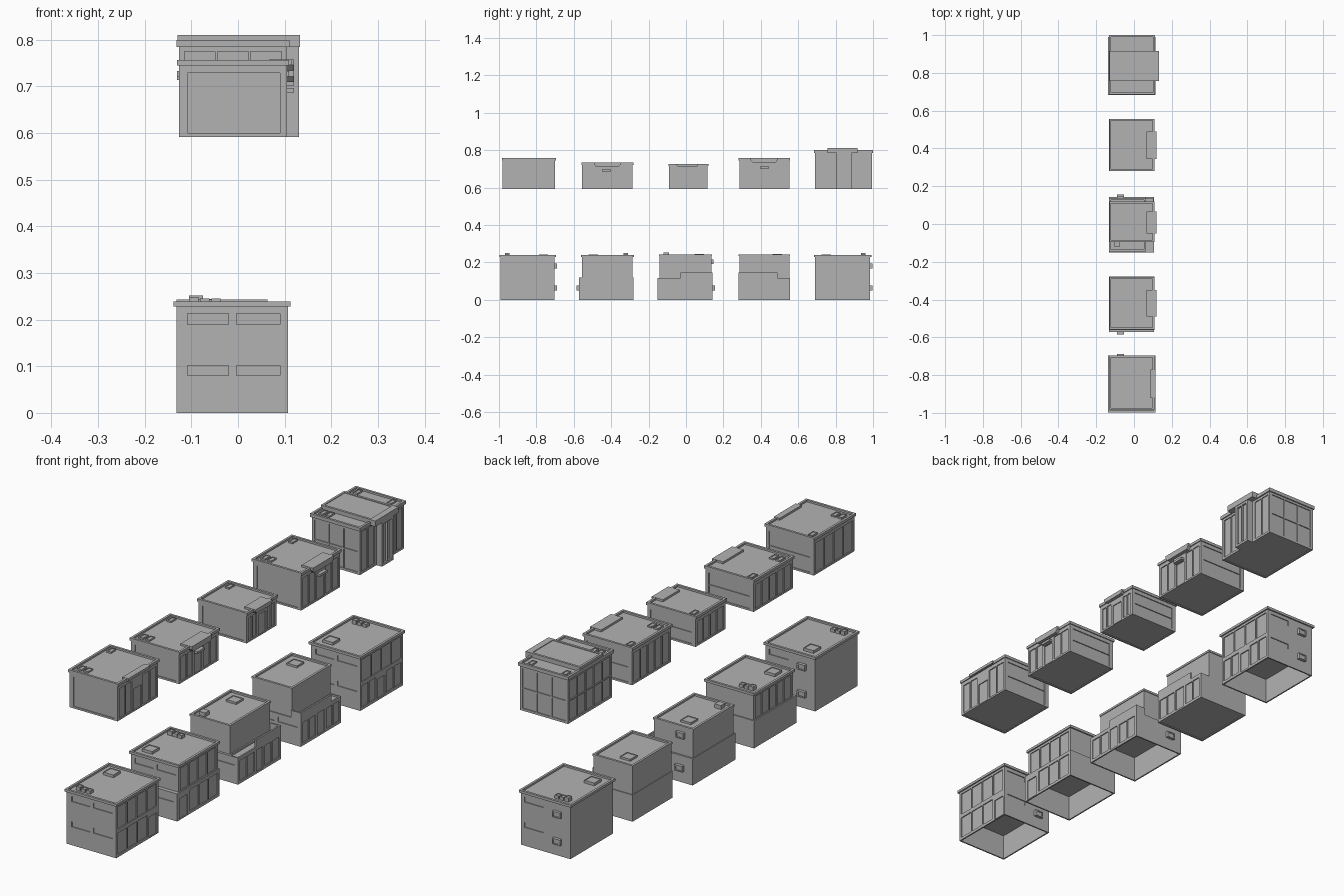
import bpy
import bmesh
from mathutils import Vector

old = bpy.data.objects.get("Cube")
if old:
    bpy.data.objects.remove(old, do_unlink=True)

grey = bpy.data.materials.new("concrete_grey")
grey.use_nodes = True
grey.diffuse_color = (0.45, 0.45, 0.45, 1)
grey.node_tree.nodes["Principled BSDF"].inputs["Base Color"].default_value = (0.45, 0.45, 0.45, 1)
SIDES = {"+x": (0, 1), "-x": (0, -1), "+y": (1, 1), "-y": (1, -1), "+z": (2, 1), "-z": (2, -1)}


def finish(name, bm):
    mesh = bpy.data.meshes.new(name)
    bm.to_mesh(mesh)
    bm.free()
    mesh.materials.append(grey)
    obj = bpy.data.objects.new(name, mesh)
    bpy.context.collection.objects.link(obj)
    return obj


def block(name, x, y, z, insets=None, depth=0.004):
    """Box whose sides can carry recessed rectangles (u0, u1, v0, v1)."""
    bm = bmesh.new()
    bounds = (x, y, z)

    def quad(points, normal):
        face = bm.faces.new([bm.verts.new(p) for p in points])
        face.normal_update()
        if face.normal.dot(normal) < 0:
            face.normal_flip()

    for side, (axis, sign) in SIDES.items():
        rects = (insets or {}).get(side, [])
        deep = depth
        if isinstance(rects, tuple):
            rects, deep = rects
        ua, va = [a for a in range(3) if a != axis]
        level = bounds[axis][1 if sign > 0 else 0]

        def point(u, v, d=0):
            p = Vector((0, 0, 0))
            p[axis], p[ua], p[va] = level - sign * d, u, v
            return p

        out = point(0, 0) * 0
        out[axis] = sign
        us = sorted(set(bounds[ua]) | {r[i] for r in rects for i in (0, 1)})
        vs = sorted(set(bounds[va]) | {r[i] for r in rects for i in (2, 3)})
        for a, b in zip(us, us[1:]):
            for c, d in zip(vs, vs[1:]):
                mu, mv = (a + b) / 2, (c + d) / 2
                if not any(r[0] < mu < r[1] and r[2] < mv < r[3] for r in rects):
                    quad([point(a, c), point(b, c), point(b, d), point(a, d)], out)
        for a, b, c, d in rects:
            ring = [(a, c), (b, c), (b, d), (a, d)]
            quad([point(u, v, deep) for u, v in ring], out)
            centre = point((a + b) / 2, (c + d) / 2, deep / 2)
            for p, q in zip(ring, ring[1:] + ring[:1]):
                pts = [point(*p), point(*q), point(*q, deep), point(*p, deep)]
                quad(pts, centre - sum(pts, Vector()) / 4)
    return finish(name, bm)


def grid(u, v, n, rows=1, gap=0.006):
    """Evenly spaced panels filling a rectangle."""
    w, h = (u[1] - u[0] + gap) / n, (v[1] - v[0] + gap) / rows
    return [(u[0] + i * w, u[0] + (i + 1) * w - gap, v[0] + j * h, v[0] + (j + 1) * h - gap)
            for i in range(n) for j in range(rows)]


def door_wall(y, z, door, top, n=2, rows=1):
    """Panels on both sides of a door opening."""
    m = 0.012
    return (grid((y[0] + m, door[0] - m), z, n, rows) + grid((door[1] + m, y[1] - m), z, n, rows)
            + [(door[0], door[1], z[0] - 0.004, top)])


def cap(name, x, y, z, lip=0.006):
    """Overhanging roof edge with a sunken roof."""
    x, y = (x[0] - lip, x[1] + lip), (y[0] - lip, y[1] + lip)
    m = 0.01
    block(name, x, y, z, {"+z": ([(x[0] + m, x[1] - m, y[0] + m, y[1] - m)], 0.008)})


def canopy(name, x, y, z, chamfer):
    """Box over the door with slanted lower ends."""
    bm = bmesh.new()
    mid = (z[0] + z[1]) / 2
    profile = [(y[0] + chamfer, z[0]), (y[1] - chamfer, z[0]), (y[1], mid),
               (y[1], z[1]), (y[0], z[1]), (y[0], mid)]
    face = bm.faces.new([bm.verts.new((x[0], a, b)) for a, b in profile])
    res = bmesh.ops.extrude_face_region(bm, geom=[face])
    bmesh.ops.translate(bm, vec=(x[1] - x[0], 0, 0),
                        verts=[g for g in res["geom"] if isinstance(g, bmesh.types.BMVert)])
    bmesh.ops.recalc_face_normals(bm, faces=bm.faces)
    finish(name, bm)


def vent(name, x, y, z, w=0.021, d=0.037, h=0.007):
    block(name, (x, x + w), (y, y + d), (z, z + h), {"+z": [(x + 0.004, x + w - 0.004, y + 0.004, y + d - 0.004)]}, 0.002)


# Upper row: single-storey shops, door towards +x
X = (-0.127, 0.105)
BASE = 0.592
shops = [((-0.98, -0.70), 0.757, (-0.87, -0.815), 0.69, (-0.92, -0.77), 0.012, 0),
         ((-0.555, -0.285), 0.733, (-0.45, -0.40), 0.685, (-0.49, -0.35), 0.025, 0.012),
         ((-0.09, 0.115), 0.726, (-0.01, 0.043), 0.685, (-0.05, 0.065), 0.018, 0.008),
         ((0.285, 0.553), 0.757, (0.395, 0.445), 0.70, (0.345, 0.49), 0.025, 0.012)]
for i, (y, top, door, door_top, can, can_h, ch) in enumerate(shops):
    n = f"shop_{i + 1}"
    wall = (BASE + 0.008, top - 0.028)
    xs, ys = (-0.108, 0.09), (y[0] + 0.012, y[1] - 0.012)
    block(n + "_body", X, y, (BASE, top - 0.012), {
        "+x": door_wall(y, wall, door, door_top),
        "-x": grid(ys, wall, 4 + i % 2),
        "-y": [xs + wall], "+y": grid(xs, wall, 1, 2, 0.003),
        "-z": ([(X[0] + 0.008, X[1] - 0.008, y[0] + 0.008, y[1] - 0.008)], 0.003)})
    cap(n + "_roof", X, y, (top - 0.012, top), 0.004)
    cx = (0.087, 0.115) if i == 0 else (0.066, 0.12)
    canopy(n + "_canopy", cx, can, (top + 0.001 - can_h, top + 0.001), ch)
    vent(n + "_vent_back", -0.108, y[1] - 0.052, top - 0.008)
    if i != 2:
        for k in (0, 1):
            vent(n + f"_vent_front_{k}", -0.108 + 0.031 * k, y[0] + 0.025, top - 0.008)
    if i in (1, 3):
        block(n + "_lamp", (0.104, 0.12), door, (door_top + 0.002, door_top + 0.012))

# Tall hall at the end of the upper row
hy, wall = (0.69, 0.995), (BASE + 0.01, 0.775)
door_y = (0.805, 0.885)
block("hall_body", X, hy, (BASE, 0.785), {
    "+x": grid((0.702, 0.79), wall, 2) + grid((0.9, 0.983), wall, 2),
    "-x": grid((0.702, 0.983), wall, 5, 2, 0.005),
    "+y": grid((-0.115, 0.093), wall, 3, 2, 0.005),
    "-y": grid((-0.115, 0.093), wall, 3, 2, 0.005),
    "-z": ([(-0.119, 0.097, 0.698, 0.987)], 0.003)})
cap("hall_roof", X, hy, (0.785, 0.80), 0.005)
block("hall_roof_slab", (-0.13, 0.133), (0.757, 0.917), (0.785, 0.81),
      {"+z": [(-0.12, 0.105, 0.767, 0.907)]}, 0.003)
block("hall_entrance", (0.1, 0.131), door_y, (BASE, 0.786),
      {"+x": grid((0.817, 0.873), wall, 2)}, 0.008)
for k, (vx, vy) in enumerate([(-0.108, 0.947), (0.056, 0.947), (-0.108, 0.71), (-0.077, 0.71)]):
    vent(f"hall_vent_{k}", vx, vy, 0.792)

# Lower row: two-storey houses
LX = (-0.132, 0.107)
LOW, HIGH = (0.012, 0.105), (0.122, 0.218)


def strips(z):
    return [(-0.108, -0.02) + z, (-0.003, 0.09) + z]


WIN_LOW, WIN_HIGH = (0.08, 0.102), (0.19, 0.213)


def hollow(y):
    return ([(LX[0] + 0.006, LX[1] - 0.006, y[0] + 0.006, y[1] - 0.006)], 0.108)


def cooler(name, y, sign, z):
    ys = sorted((y, y + sign * 0.013))
    block(name, (-0.09, -0.052), ys, (z, z + 0.026),
          {"+y" if sign > 0 else "-y": [(-0.084, -0.058, z + 0.005, z + 0.021)]}, 0.003)


def roof_details(name, y, flip, z):
    """Square hatch at one end, three small vents at the other."""
    near, far = (y[0] + 0.025, y[1] - 0.085) if not flip else (y[1] - 0.05, y[0] + 0.035)
    vent(name + "_hatch", -0.1, far, z, 0.05, 0.05, 0.012)
    for k in range(3):
        vent(name + f"_vent_{k}", -0.105 + 0.024 * k, near, z, 0.02, 0.024, 0.018 if k == 0 else 0.014)


# End houses with panelled street side
for n, y, door, flip in (("house_1", (-0.992, -0.702), (-0.766, -0.712), False),
                         ("house_5", (0.69, 0.985), (0.81, 0.86), True)):
    block(n + "_body", LX, y, (0, 0.228), {
        "+x": door_wall(y, LOW, door, 0.092, 2 if flip else 1) + grid((y[0] + 0.012, y[1] - 0.012), HIGH, 4)
        if flip else grid((y[0] + 0.012, door[0] - 0.012), LOW, 3) + [door + (0.004, 0.092)]
        + grid((y[0] + 0.012, y[1] - 0.012), HIGH, 4),
        "-y": strips(WIN_LOW) + strips(WIN_HIGH),
        "+y": strips(WIN_LOW)[1:] + strips(WIN_HIGH)[1:],
        "-z": hollow(y)})
    cap(n + "_roof", LX, y, (0.228, 0.239))
    roof_details(n, y, flip, 0.231)
    for k, z in enumerate((0.05, 0.168)):
        cooler(n + f"_cooler_{k}", y[1], 1, z)

# Second house: wider ground floor, panelled upper floor
y2, g2 = (-0.555, -0.285), (-0.572, -0.28)
block("house_2_ground", LX, g2, (0, 0.12), {
    "+x": grid((-0.484, -0.292), LOW, 3) + [(-0.555, -0.5, 0.004, 0.092)],
    "-y": strips(WIN_LOW), "-z": hollow(g2)})
block("house_2_upper", (-0.127, 0.102), y2, (0.12, 0.228), {
    "+x": grid((-0.543, -0.297), HIGH, 4), "-x": grid((-0.543, -0.297), HIGH, 5),
    "-y": strips(WIN_HIGH)})
cap("house_2_roof", (-0.127, 0.102), y2, (0.228, 0.239))
roof_details("house_2", y2, True, 0.231)
cooler("house_2_cooler", g2[0], -1, 0.05)

# Third and fourth houses: set-back upper floor and terrace
for n, g, u, door, high in (("house_3", (-0.152, 0.143), (-0.142, 0.135), (-0.027, 0.02), (-0.03, 0.143)),
                            ("house_4", (0.28, 0.557), (0.285, 0.553), (0.395, 0.445), (0.28, 0.49))):
    first = n == "house_3"
    bottom = hollow(g) if first else ([(LX[0] + 0.008, LX[1] - 0.008, g[0] + 0.008, g[1] - 0.008)], 0.003)
    block(n + "_ground", LX, g, (0, 0.116), {
        "+x": door_wall(g, (0.012, 0.1), door, 0.102), "-y": strips(WIN_LOW),
        "-z": bottom, "+z": ([(0.066, 0.1, g[0] + 0.007, g[1] - 0.007)], 0.007)})
    block(n + "_terrace_wall", (0.1, 0.107), high, (0.116, 0.147))
    end = g[1] if first else g[0] + 0.007
    block(n + "_terrace_end", (0.06, 0.1), (end - 0.007, end), (0.116, 0.147))
    block(n + "_upper", (-0.129, 0.06), u, (0.116, 0.234))
    cap(n + "_roof", (-0.129, 0.06), u, (0.234, 0.243), 0.003)
    vent(n + "_hatch", -0.09, u[1] - 0.09, 0.235, 0.05, 0.05, 0.009)
    if first:
        block(n + "_chimney", (-0.105, -0.075), (-0.12, -0.09), (0.234, 0.252))
        for k, z in enumerate((0.05, 0.19)):
            cooler(n + f"_cooler_{k}", (g if k == 0 else u)[1], 1, z)
